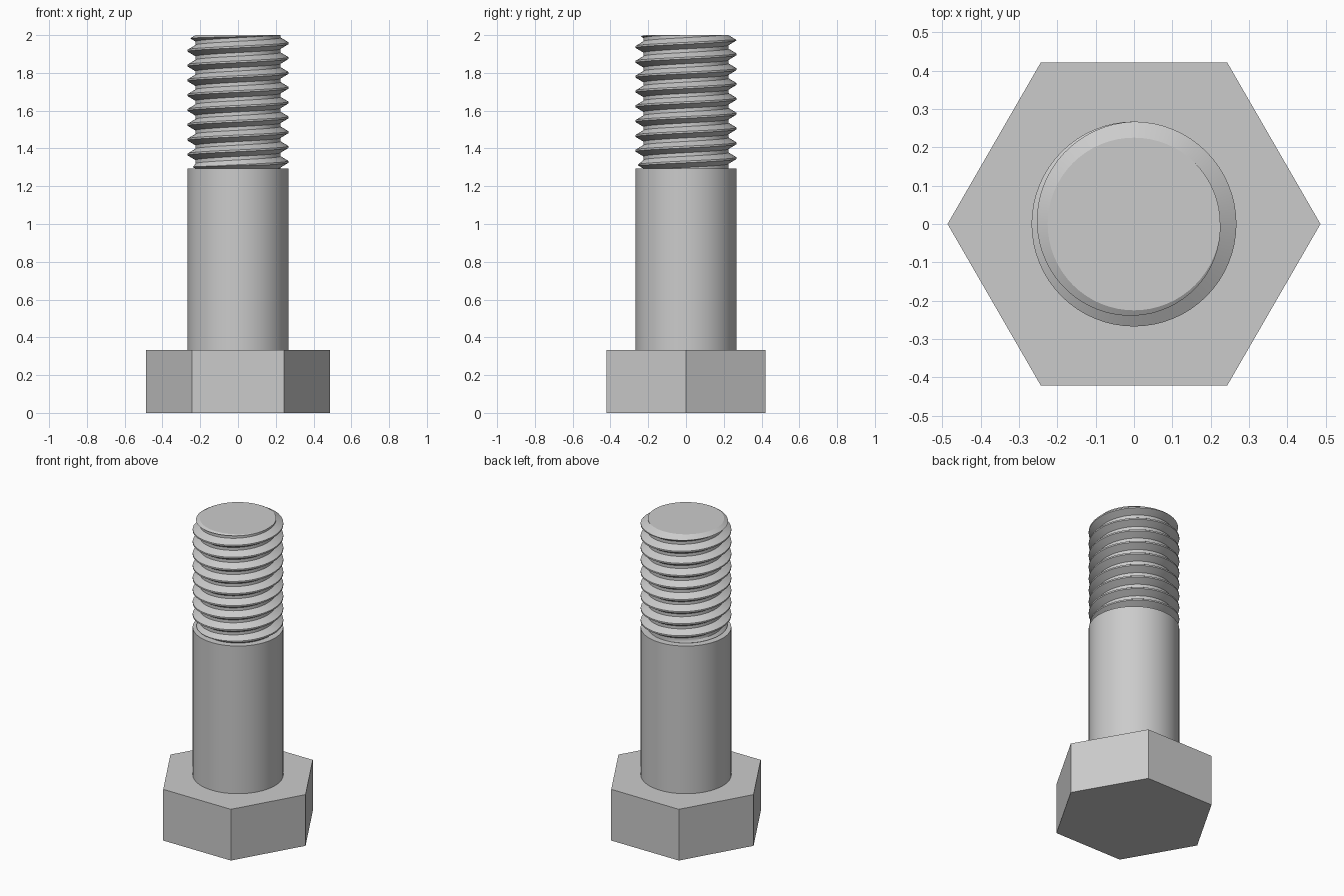
import bpy, bmesh, math

if "Cube" in bpy.data.objects:
    bpy.data.objects.remove(bpy.data.objects["Cube"], do_unlink=True)

HEAD_TOP, SHANK_TOP, TOP = 0.333, 1.293, 2.0
MAJOR, MINOR, PITCH = 0.267, 0.225, 0.0785
SEGMENTS = 64
SLOPE = 0.6  # height per radius of the thread flanks and end chamfers

steel = bpy.data.materials.new("grey_steel")
steel.use_nodes = True
steel.diffuse_color = (0.6, 0.6, 0.6, 1)
steel.node_tree.nodes["Principled BSDF"].inputs["Base Color"].default_value = (0.6, 0.6, 0.6, 1)


def add_object(name, bm):
    mesh = bpy.data.meshes.new(name)
    bm.to_mesh(mesh)
    bm.free()
    mesh.materials.append(steel)
    obj = bpy.data.objects.new(name, mesh)
    bpy.context.collection.objects.link(obj)
    return obj


def prism(name, radius, sides, bottom, top):
    """Upright prism with a corner on the x axis."""
    bm = bmesh.new()
    ring = [bm.verts.new((radius * math.cos(math.tau * i / sides),
                          radius * math.sin(math.tau * i / sides), bottom))
            for i in range(sides)]
    base = bm.faces.new(ring)
    side = bmesh.ops.extrude_face_region(bm, geom=[base], use_keep_orig=True)
    for v in side["geom"]:
        if isinstance(v, bmesh.types.BMVert):
            v.co.z = top
    bmesh.ops.recalc_face_normals(bm, faces=bm.faces)
    return add_object(name, bm)


def smooth(obj):
    bpy.ops.object.select_all(action="DESELECT")
    obj.select_set(True)
    bpy.context.view_layer.objects.active = obj
    bpy.ops.object.shade_smooth_by_angle(angle=math.radians(30))


# Hexagonal head and plain shank
prism("hex_head", 0.486, 6, 0, HEAD_TOP)
smooth(prism("shank", MAJOR, SEGMENTS, HEAD_TOP, SHANK_TOP))

# Helical thread: one tooth profile swept upward, running out at both ends
FIRST_FULL, LAST_FULL, RUNOUT = -8.0, 0.25, 0.75  # in turns
CREST_Z = TOP - 0.043  # crest height at turn zero
profile = [(-0.5, 0), (-0.38, 0), (-0.06, 1), (0.06, 1), (0.38, 0), (0.5, 0)]

bm = bmesh.new()
previous = None
for step in range(int(-9.25 * SEGMENTS), int(1.25 * SEGMENTS) + 1):
    turn = step / SEGMENTS
    past_end = max(turn - LAST_FULL, FIRST_FULL - turn, 0)
    depth = (MAJOR - MINOR) * max(0, 1 - past_end / RUNOUT)
    section = []
    for offset, tooth in profile:
        rise = tooth * depth
        z = CREST_Z + PITCH * (turn + offset)
        z = min(max(z, SHANK_TOP + SLOPE * rise), TOP - SLOPE * rise)
        radius, angle = MINOR + rise, math.tau * turn
        section.append(bm.verts.new((radius * math.cos(angle), radius * math.sin(angle), z)))
    if previous:
        for k in range(len(profile) - 1):
            bm.faces.new((previous[k], section[k], section[k + 1], previous[k + 1]))
    previous = section
bmesh.ops.remove_doubles(bm, verts=bm.verts, dist=0.0002)
bmesh.ops.dissolve_degenerate(bm, edges=bm.edges, dist=0.0001)

# Flat end of the thread
cap = [bm.verts.new((MINOR * math.cos(math.tau * i / SEGMENTS),
                     MINOR * math.sin(math.tau * i / SEGMENTS), TOP)) for i in range(SEGMENTS)]
bm.faces.new(cap)
smooth(add_object("thread", bm))
